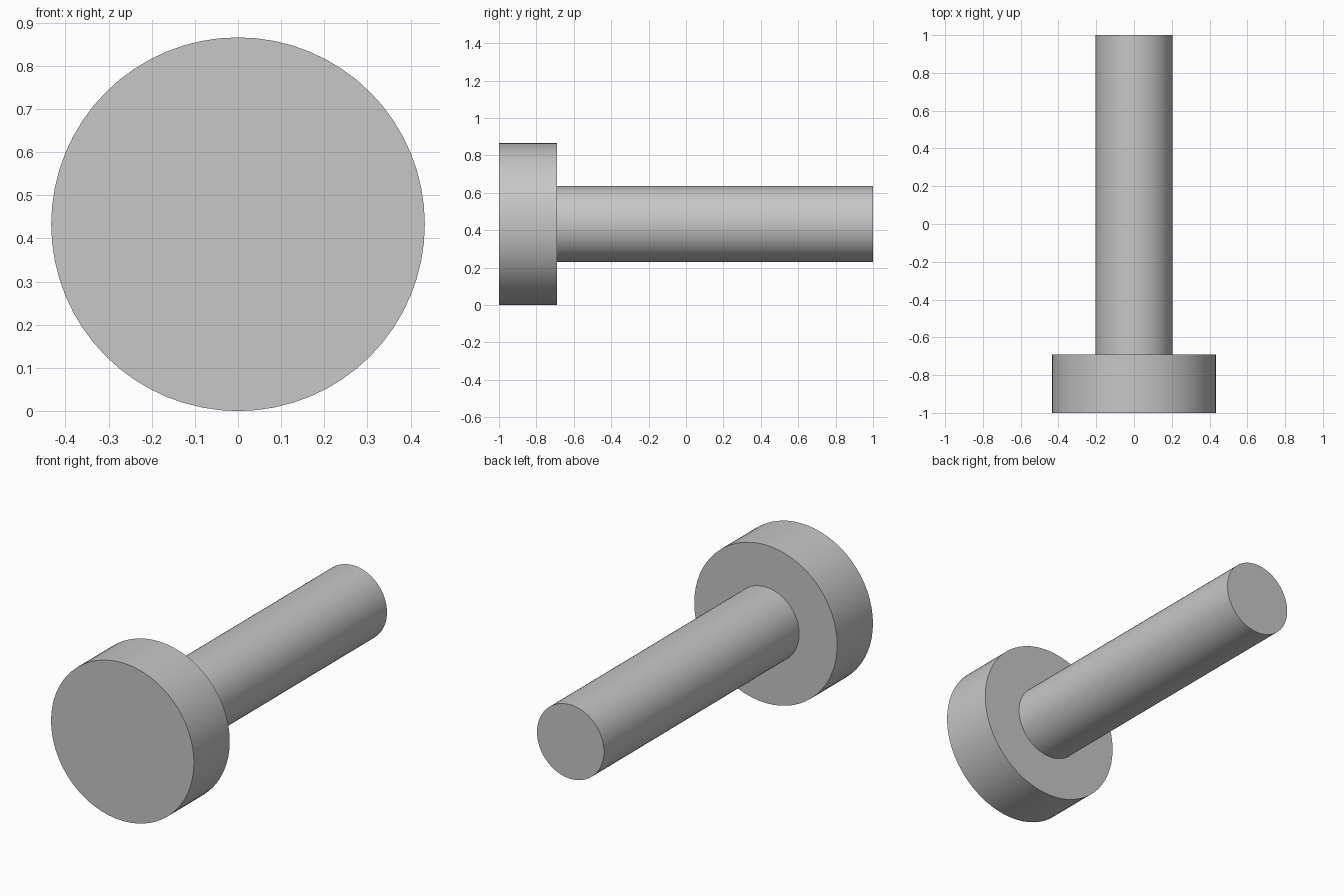
import bpy
import math

cube = bpy.data.objects.get("Cube")
if cube:
    bpy.data.objects.remove(cube, do_unlink=True)

# Plain grey metal
grey = bpy.data.materials.new("grey_metal")
grey.use_nodes = True
colour = (0.57, 0.57, 0.57, 1)
grey.diffuse_color = colour
grey.node_tree.nodes["Principled BSDF"].inputs["Base Color"].default_value = colour

HEAD_RADIUS = 0.433
SHAFT_RADIUS = 0.203
HEAD_BACK = -0.69


def rod(name, radius, y_front, y_back):
    """Cylinder lying along y, on the shared axis."""
    bpy.ops.mesh.primitive_cylinder_add(
        vertices=64, radius=radius, depth=y_back - y_front,
        location=(0, (y_front + y_back) / 2, HEAD_RADIUS),
        rotation=(math.pi / 2, 0, 0))
    obj = bpy.context.object
    obj.name = name
    obj.data.materials.append(grey)
    bpy.ops.object.transform_apply(location=False, rotation=True, scale=True)
    bpy.ops.object.shade_smooth_by_angle(angle=math.radians(30))
    return obj


# Wide round head at the front, slim shaft running back from it
rod("head", HEAD_RADIUS, -1, HEAD_BACK)
rod("shaft", SHAFT_RADIUS, HEAD_BACK - 0.01, 1)
